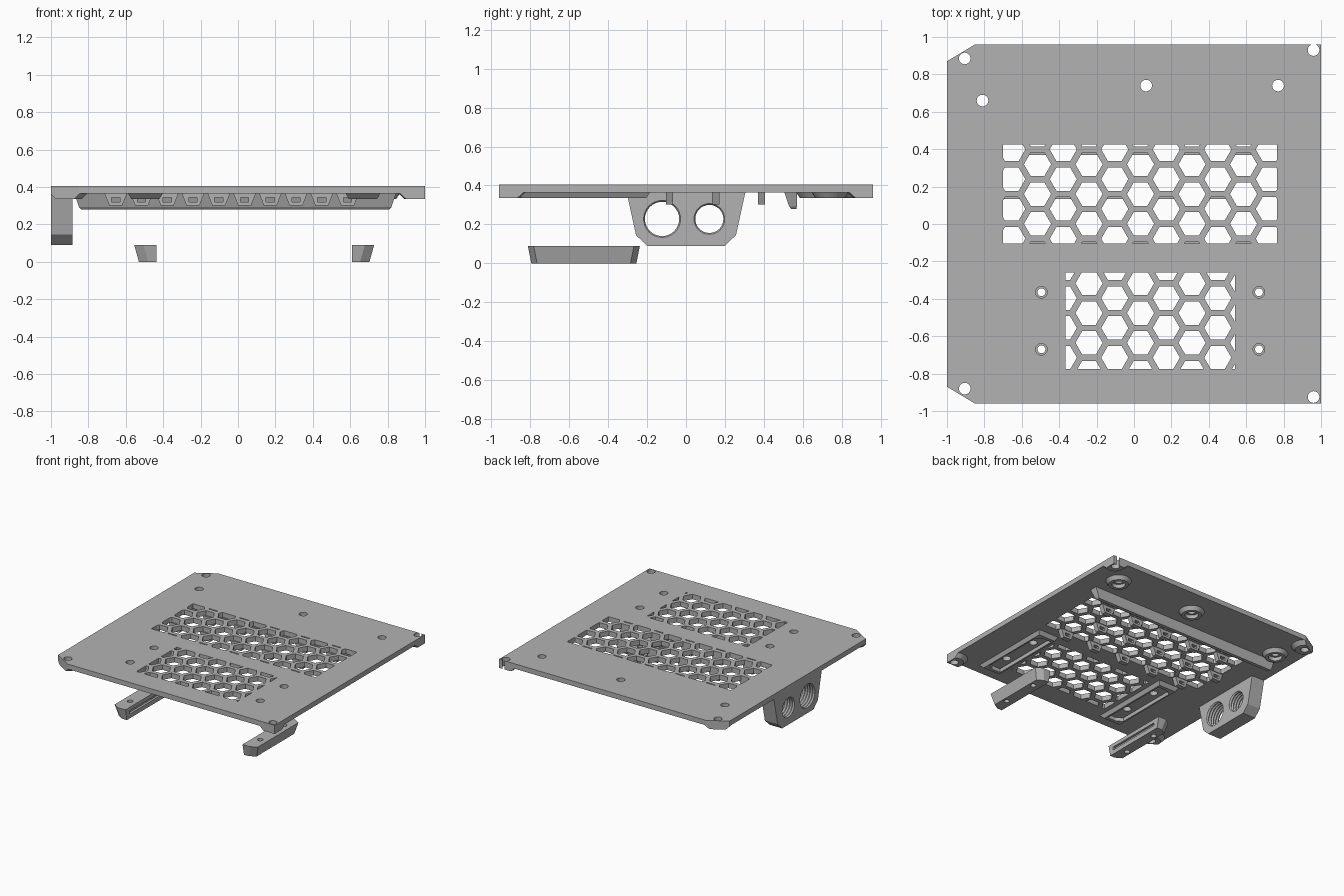
import bpy, bmesh, math
from mathutils import Vector

if "Cube" in bpy.data.objects:
    bpy.data.objects.remove(bpy.data.objects["Cube"], do_unlink=True)

grey = bpy.data.materials.new("plain grey")
grey.use_nodes = True
grey.diffuse_color = (0.45, 0.45, 0.45, 1)
grey.node_tree.nodes["Principled BSDF"].inputs["Base Color"].default_value = grey.diffuse_color

TOP, UNDER, PAD = 0.405, 0.365, 0.335


def make(name, bm):
    bmesh.ops.recalc_face_normals(bm, faces=bm.faces)
    mesh = bpy.data.meshes.new(name)
    bm.to_mesh(mesh)
    bm.free()
    mesh.materials.append(grey)
    obj = bpy.data.objects.new(name, mesh)
    bpy.context.collection.objects.link(obj)
    return obj


def loft(bm, *rings):
    """Closed solid through rings of equal point count."""
    loops = [[bm.verts.new(p) for p in ring] for ring in rings]
    n = len(loops[0])
    bm.faces.new(loops[0])
    bm.faces.new(loops[-1])
    for a, b in zip(loops, loops[1:]):
        for i in range(n):
            j = (i + 1) % n
            bm.faces.new((a[i], a[j], b[j], b[i]))


def flat(points, z):
    return [(x, y, z) for x, y in points]


def rect(x0, x1, y0, y1):
    return [(x0, y0), (x1, y0), (x1, y1), (x0, y1)]


def circle(x, y, r, n=32):
    return [(x + r * math.cos(math.tau * i / n), y + r * math.sin(math.tau * i / n)) for i in range(n)]


def boolean(target, bm, operation="DIFFERENCE"):
    cutter = make("cutter", bm)
    cutter.hide_render = True
    mod = target.modifiers.new("cut", "BOOLEAN")
    mod.operation, mod.object, mod.solver = operation, cutter, "EXACT"
    bpy.context.view_layer.objects.active = target
    bpy.ops.object.modifier_apply(modifier=mod.name)
    bpy.data.objects.remove(cutter, do_unlink=True)


# Layout shared by several parts
outline = [(-0.85, -0.96), (1, -0.96), (1, 0.96), (-0.85, 0.96), (-1, 0.87), (-1, -0.87)]
corner_holes = [(-0.905, 0.885), (0.96, 0.93), (-0.905, -0.88), (0.96, -0.925)]
back_holes = [(-0.81, 0.66), (0.065, 0.74), (0.77, 0.74)]
rail_x, rail_y = (-0.495, 0.668), (-0.365, -0.67)
rail_holes = [(x, y) for x in rail_x for y in rail_y]
pitch, mid_x, mid_y = 0.159, 0.035, 0.16
column = pitch * math.sqrt(3) / 2


# Plate with screw holes
bm = bmesh.new()
loft(bm, flat(outline, UNDER), flat(outline, TOP))
plate = make("plate", bm)
bm = bmesh.new()
for x, y in corner_holes + back_holes + rail_holes:
    loft(bm, flat(circle(x, y, 0.031), 0.2), flat(circle(x, y, 0.031), 0.5))
boolean(plate, bm)


# Hexagon grilles: one lattice clipped by two rectangles
def hex_cells(x0, x1, y0, y1):
    bm = bmesh.new()
    for k in range(-7, 8):
        for m in range(-8, 5):
            cx, cy = mid_x + k * column, mid_y + (m + (k % 2) / 2) * pitch
            bm.faces.new([bm.verts.new(p) for p in flat(circle(cx, cy, 0.0725, 6), 0.3)])
    for co, no in (((x0, 0, 0), (-1, 0, 0)), ((x1, 0, 0), (1, 0, 0)),
                   ((0, y0, 0), (0, -1, 0)), ((0, y1, 0), (0, 1, 0))):
        bmesh.ops.bisect_plane(bm, geom=bm.verts[:] + bm.edges[:] + bm.faces[:],
                               plane_co=co, plane_no=no, clear_outer=True)
    up = bmesh.ops.extrude_face_region(bm, geom=bm.faces[:], use_keep_orig=True)["geom"]
    bmesh.ops.translate(bm, vec=(0, 0, 0.2), verts=[v for v in up if isinstance(v, bmesh.types.BMVert)])
    return bm


boolean(plate, hex_cells(-0.70, 0.765, -0.105, 0.425))
boolean(plate, hex_cells(-0.365, 0.54, -0.775, -0.26))

# Tie tabs under the grille bars, with a small slot through each
bm = bmesh.new()
slots = bmesh.new()
for k in range(-5, 5):
    x = mid_x + k * column
    for y in ((0.152,) if k % 2 else (-0.085, 0.388)):
        loft(bm, flat(rect(x - 0.035, x + 0.035, y - 0.019, y + 0.019), 0.302),
             flat(rect(x - 0.06, x + 0.06, y - 0.019, y + 0.019), UNDER))
    r = rect(x - 0.022, x + 0.022, -0.3, 0.6)
    loft(slots, flat(r, 0.32), flat(r, 0.343))
tabs = make("tie_tabs", bm)
boolean(tabs, slots)

# Stiffening bar behind the large grille
bm = bmesh.new()
loft(bm, flat(rect(-0.84, 0.81, 0.54, 0.567), 0.28),
     flat(rect(-0.85, 0.82, 0.53, 0.57), 0.292),
     flat(rect(-0.875, 0.845, 0.505, 0.57), UNDER))
make("stiffening_bar", bm)


# Tapered bosses under the screw holes
def bosses(name, centres, base, tip, bore):
    bm, holes = bmesh.new(), bmesh.new()
    for x, y in centres:
        loft(bm, flat(circle(x, y, tip), PAD), flat(circle(x, y, base), UNDER))
        loft(holes, flat(circle(x, y, bore), 0.3), flat(circle(x, y, bore), 0.42))
    obj = make(name, bm)
    boolean(obj, holes)
    return obj


bosses("back_bosses", back_holes, 0.095, 0.075, 0.05)
corners = bosses("corner_bosses", corner_holes, 0.1, 0.07, 0.031)
bm = bmesh.new()
loft(bm, flat(outline, 0.3), flat(outline, TOP))
boolean(corners, bm, "INTERSECT")


# Rails with chamfered outer corners, and the sockets above that receive them
def rail_plan(x, side, outer, y0, y1, inner=0.058):
    c = 0.03
    return [(x - side * inner, y0), (x + side * (outer - 0.05), y0), (x + side * outer, y0 + c),
            (x + side * outer, y1 - c), (x + side * (outer - 0.05), y1), (x - side * inner, y1)]


for side, x, label in ((-1, rail_x[0], "right"), (1, rail_x[1], "left")):
    bm = bmesh.new()
    loft(bm, flat(rail_plan(x, side, 0.035, -0.795, -0.255), 0),
         flat(rail_plan(x, side, 0.06, -0.813, -0.237), 0.09))
    rail = make(label + "_rail", bm)
    bm = bmesh.new()
    for y in rail_y:
        loft(bm, flat(circle(x, y, 0.021), -0.1), flat(circle(x, y, 0.021), 0.2))
    boolean(rail, bm)
    bm = bmesh.new()
    a, b = sorted((x - side * 0.1, x - side * 0.04))
    groove = rect(a, b, -0.76, -0.29)
    loft(bm, flat(groove, 0.035), flat(groove, 0.06))
    boolean(rail, bm)

    bm = bmesh.new()
    loft(bm, flat(rect(x - 0.075, x + 0.075, -0.845, -0.205), PAD),
         flat(rect(x - 0.092, x + 0.092, -0.875, -0.185), UNDER))
    socket = make(label + "_rail_socket", bm)
    bm = bmesh.new()
    plan = rail_plan(x, side, 0.063, -0.818, -0.232, 0.061)
    loft(bm, flat(plan, 0.3), flat(plan, 0.42))
    boolean(socket, bm)


# Side bracket with two threaded holes
def side_ring(points, x):
    return [(x, y, z) for y, z in points]


half = [(0.305, UNDER), (0.257, 0.145), (0.2, 0.09)]
profile = half + [(-y, z) for y, z in reversed(half)]
bm = bmesh.new()
loft(bm, side_ring(profile, -1), side_ring(profile, -0.885))
bracket = make("side_bracket", bm)
bm = bmesh.new()
for y, r in ((-0.123, 0.088), (0.12, 0.072)):
    steps = 13
    rings = []
    for i in range(steps):
        x = -1.01 + 0.135 * i / (steps - 1)
        rings.append(side_ring(circle(y, 0.228, r + 0.008 * (i % 2)), x))
    loft(bm, *rings)
boolean(bracket, bm)
